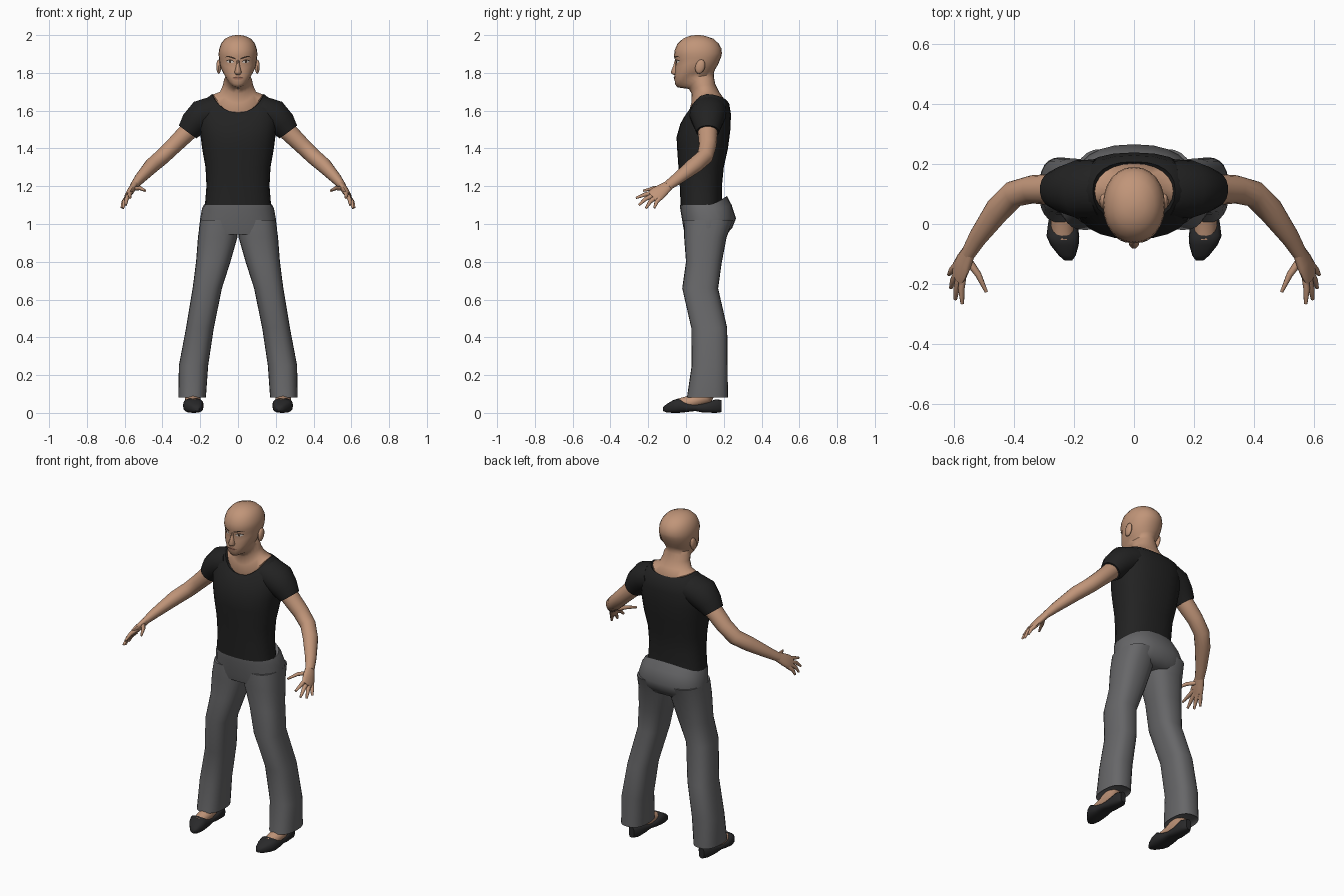
import bpy, bmesh, math
from mathutils import Vector
from mathutils.bvhtree import BVHTree


def material(name, r, g, b):
    m = bpy.data.materials.new(name)
    m.diffuse_color = (r, g, b, 1)
    return m


SKIN = material("skin", 0.53, 0.30, 0.19)
SHIRT = material("shirt_black", 0.016, 0.016, 0.016)
TROUSERS = material("trouser_grey", 0.135, 0.135, 0.14)
SHOE = material("shoe_black", 0.022, 0.022, 0.023)
HAIR = material("brow_dark", 0.05, 0.03, 0.02)
WHITE = material("eye_white", 0.6, 0.55, 0.5)
LIP = material("lip_brown", 0.33, 0.15, 0.10)


def finish(name, bm, mat, mirror=False, recalc=True):
    if recalc:
        bmesh.ops.recalc_face_normals(bm, faces=bm.faces)
    me = bpy.data.meshes.new(name)
    bm.to_mesh(me)
    bm.free()
    me.materials.append(mat)
    me.shade_smooth()
    me.set_sharp_from_angle(angle=math.radians(50))
    ob = bpy.data.objects.new(name, me)
    bpy.context.collection.objects.link(ob)
    if mirror:
        ob.modifiers.new("mirror", 'MIRROR')
    return ob


def loft(name, rings, mat, mirror=False):
    """Skin a list of closed rings and cap both ends."""
    bm = bmesh.new()
    rows = [[bm.verts.new(p) for p in r] for r in rings]
    n = len(rows[0])
    for a, b in zip(rows, rows[1:]):
        for i in range(n):
            j = (i + 1) % n
            bm.faces.new((a[i], a[j], b[j], b[i]))
    bm.faces.new(rows[0])
    bm.faces.new(rows[-1])
    return finish(name, bm, mat, mirror)


def unit_ring(n, p):
    """Superellipse points; p = 2 is a circle, larger is boxier."""
    out = []
    for i in range(n):
        t = 2 * math.pi * i / n
        c, s = math.cos(t), math.sin(t)
        out.append((math.copysign(abs(c) ** (2 / p), c), math.copysign(abs(s) ** (2 / p), s)))
    return out


def level(x0, x1, yf, yb, zf, zs=None, zb=None, p=2.0, n=24):
    """Body cross-section whose height may differ at front, side and back."""
    zs = zf if zs is None else zs
    zb = zf if zb is None else zb
    cx, rx, cy, ry = (x0 + x1) / 2, (x1 - x0) / 2, (yf + yb) / 2, (yb - yf) / 2
    return [(cx + rx * u, cy + ry * v, zs + ((zb if v > 0 else zf) - zs) * v * v)
            for u, v in unit_ring(n, p)]


def body(name, rows, mat, p=2.0):
    return loft(name, [level(-r[0], r[0], *r[1:], p=p) for r in rows], mat)


def tube(name, path, mat, n=14):
    """Mirrored limb; path rows are x, y, z, half-width along y, half-thickness."""
    pts = [Vector(q[:3]) for q in path]
    rings = []
    for i, q in enumerate(path):
        d = (pts[min(i + 1, len(pts) - 1)] - pts[max(i - 1, 0)]).normalized()
        u = Vector((0, 1, 0))
        u = (u - d * u.dot(d)).normalized()
        v = d.cross(u)
        rings.append([pts[i] + u * (a * q[3]) + v * (b * q[4]) for a, b in unit_ring(n, 2)])
    return loft(name, rings, mat, True)


# Shirt: torso up to a scooped neckline
body("shirt_torso", [
    (.176, -.028, .19, 1.09), (.167, -.033, .19, 1.2), (.172, -.04, .2, 1.3),
    (.19, -.047, .222, 1.4), (.2, -.05, .235, 1.46, 1.48, 1.5),
    (.21, -.03, .238, 1.53, 1.57, 1.58), (.185, -.008, .228, 1.57, 1.65, 1.64),
    (.137, .01, .207, 1.59, 1.688, 1.662), (.128, .02, .198, 1.585, 1.675, 1.65)], SHIRT, 2.4)
tube("sleeve", [(.12, .12, 1.60, .095, .08), (.19, .115, 1.575, .097, .085),
                (.235, .115, 1.53, .078, .074), (.267, .115, 1.487, .061, .058)], SHIRT, 18)

# Neck and head in one skin
head = body("neck_and_head", [
    (.132, .03, .195, 1.56, 1.66, 1.63), (.131, .015, .202, 1.592, 1.686, 1.662),
    (.095, .028, .175, 1.64, 1.70, 1.70), (.080, .03, .155, 1.69, 1.735, 1.74),
    (.074, .015, .147, 1.715, 1.765, 1.78), (.066, -.045, .147, 1.723, 1.78, 1.80),
    (.078, -.058, .155, 1.74, 1.80, 1.82), (.091, -.061, .17, 1.775, 1.825, 1.845),
    (.098, -.058, .18, 1.82, 1.855, 1.87), (.101, -.055, .188, 1.86, 1.88, 1.89),
    (.103, -.064, .19, 1.887, 1.9, 1.905), (.1, -.06, .187, 1.92, 1.925, 1.93),
    (.09, -.045, .173, 1.955, 1.955, 1.955), (.068, -.015, .145, 1.982, 1.982, 1.981),
    (.036, .02, .1, 1.996, 1.996, 1.996), (.01, .05, .07, 2.0)], SKIN, 2.1)

# Nose and ears
loft("nose", [level(-r, r, yf, -.03, z, n=10) for r, yf, z in
              [(.008, -.060, 1.868), (.011, -.069, 1.835), (.019, -.082, 1.804),
               (.017, -.077, 1.795), (.012, -.062, 1.788)]], SKIN)
bm = bmesh.new()
bmesh.ops.create_uvsphere(bm, u_segments=12, v_segments=8, radius=1)
for v in bm.verts:
    x, y, z = v.co
    v.co = (.102 + .013 * x, .075 + .026 * y + .006 * z, 1.833 + .038 * z)
finish("ear", bm, SKIN, True)

# Face details: thin plates laid onto the head
tree = BVHTree.FromPolygons([v.co for v in head.data.vertices],
                            [tuple(f.vertices) for f in head.data.polygons])


def face_plate(name, cols, mat, lift):
    bm = bmesh.new()
    rows = []
    for x, lo, hi in cols:
        pair = []
        for z in (lo, hi):
            hit = tree.ray_cast(Vector((x, -1, z)), Vector((0, 1, 0)))[0]
            pair.append(bm.verts.new((x, hit.y - lift, z)))
        rows.append(pair)
    for a, b in zip(rows, rows[1:]):
        bm.faces.new((a[0], b[0], b[1], a[1]))
    finish(name, bm, mat, True, recalc=False)


face_plate("eye", [(.022, 1.856, 1.859), (.032, 1.852, 1.865), (.044, 1.852, 1.867),
                   (.054, 1.855, 1.865), (.061, 1.860, 1.863)], WHITE, .002)
face_plate("iris", [(.036, 1.855, 1.864), (.041, 1.852, 1.867), (.047, 1.855, 1.865)], HAIR, .004)
face_plate("upper_lash", [(.021, 1.858, 1.861), (.032, 1.864, 1.869), (.044, 1.866, 1.871),
                          (.054, 1.864, 1.869), (.063, 1.861, 1.865)], HAIR, .003)
face_plate("eyebrow", [(.014, 1.872, 1.879), (.028, 1.876, 1.884), (.045, 1.882, 1.889),
                       (.058, 1.885, 1.890), (.067, 1.882, 1.884)], HAIR, .003)
face_plate("lips", [(0, 1.764, 1.780), (.008, 1.764, 1.782), (.02, 1.767, 1.778),
                    (.029, 1.772, 1.774)], LIP, .003)
face_plate("mouth_line", [(0, 1.772, 1.774), (.015, 1.772, 1.775), (.03, 1.772, 1.774)], HAIR, .005)

# Arms, hands and fingers
tube("arm", [(.2, .115, 1.57, .048, .048), (.267, .115, 1.487, .052, .050),
             (.34, .115, 1.415, .047, .045), (.40, .10, 1.357, .045, .043),
             (.455, .045, 1.31, .044, .041), (.52, -.045, 1.24, .033, .029),
             (.553, -.10, 1.20, .027, .020)], SKIN)
tube("palm", [(.545, -.085, 1.21, .026, .020), (.565, -.125, 1.18, .038, .019),
              (.580, -.155, 1.158, .044, .016), (.588, -.178, 1.142, .038, .011)], SKIN)
fingers = {
    "index_finger": [(.568, -.160, 1.168), (.574, -.215, 1.157), (.571, -.265, 1.138)],
    "middle_finger": [(.578, -.165, 1.155), (.590, -.215, 1.132), (.594, -.250, 1.100)],
    "ring_finger": [(.585, -.155, 1.145), (.602, -.190, 1.118), (.609, -.212, 1.083)],
    "little_finger": [(.588, -.135, 1.140), (.607, -.156, 1.116), (.616, -.168, 1.085)],
    "thumb": [(.556, -.115, 1.188), (.518, -.168, 1.190), (.491, -.226, 1.176)]}
for name, (a, b, c) in fingers.items():
    tube(name, [(*a, .014, .013), (*b, .011, .011), (*c, .006, .006)], SKIN, 8)

# Trousers: hips and flared legs
body("trouser_hips", [
    (.17, -.022, .195, 1.09, 1.09, 1.135), (.181, -.032, .217, 1.1, 1.1, 1.148),
    (.191, -.03, .242, 1.075, 1.08, 1.1), (.2, -.022, .265, 1.03),
    (.206, -.014, .245, .98), (.205, -.005, .215, .945)], TROUSERS, 2.4)
legs = [(.0, .2, -.01, .25, 1.02), (.003, .212, -.01, .215, .93), (.04, .222, .0, .19, .8),
        (.085, .24, -.02, .17, .66), (.128, .275, .028, .218, .45), (.158, .313, .03, .22, .25),
        (.17, .316, .005, .222, .082), (.18, .306, .015, .212, .092)]
loft("trouser_leg", [level(*r, p=2.5) for r in legs], TROUSERS, True)

# Feet and slip-on shoes
tube("foot", [(.24, .13, .15, .045, .042), (.24, .10, .085, .045, .042),
              (.238, .03, .058, .036, .040), (.237, -.05, .048, .025, .036)], SKIN)
shoe = [(.188, .218, .252, .004, .068), (.16, .197, .270, 0, .072), (.09, .198, .275, .002, .052),
        (.05, .196, .278, .010, .045), (.0, .188, .286, .004, .055), (-.04, .182, .291, 0, .077),
        (-.07, .184, .278, 0, .066), (-.105, .194, .250, .003, .045), (-.122, .206, .230, .010, .03)]
loft("shoe", [[((x0 + x1) / 2 + (x1 - x0) / 2 * u, y, (z0 + z1) / 2 + (z1 - z0) / 2 * v)
               for u, v in unit_ring(16, 2.8)] for y, x0, x1, z0, z1 in shoe], SHOE, True)
